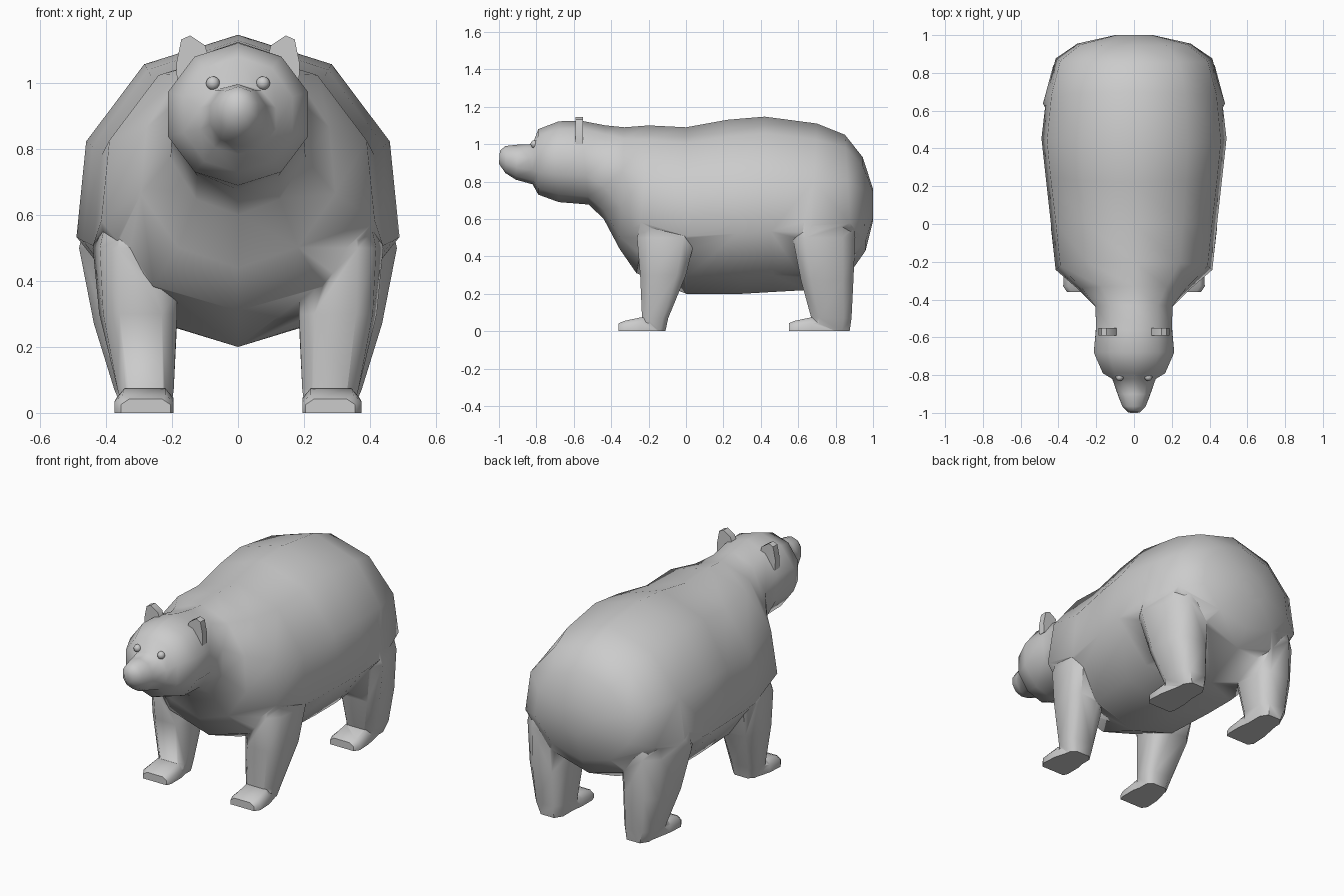
import bpy, bmesh, math
from mathutils import Vector

if "Cube" in bpy.data.objects:
    bpy.data.objects.remove(bpy.data.objects["Cube"])


def loft(bm, rings):
    """Skin a list of point rings and cap both ends."""
    vs = [[bm.verts.new(p) for p in r] for r in rings]
    n = len(rings[0])
    faces = []
    for a, b in zip(vs, vs[1:]):
        for i in range(n):
            j = (i + 1) % n
            faces.append(bm.faces.new((a[i], a[j], b[j], b[i])))
    faces.append(bm.faces.new(vs[0][::-1]))
    faces.append(bm.faces.new(vs[-1]))
    bmesh.ops.recalc_face_normals(bm, faces=faces)


def select(ob):
    bpy.ops.object.select_all(action='DESELECT')
    ob.select_set(True)
    bpy.context.view_layer.objects.active = ob


def finish(name, bm, mirror=False, angle=50):
    me = bpy.data.meshes.new(name)
    bm.to_mesh(me)
    bm.free()
    ob = bpy.data.objects.new(name, me)
    bpy.context.collection.objects.link(ob)
    select(ob)
    bpy.ops.object.shade_smooth_by_angle(angle=math.radians(angle))
    if mirror:
        ob.modifiers.new("mirror", 'MIRROR')
    return ob


def body_ring(yt, zt, yb, zb, hw, n=10):
    """Ten-sided section, point up, a little wider below the middle."""
    pts = []
    for i in range(n):
        a = math.pi / 2 + 2 * math.pi * i / n
        t = (math.sin(a) + 1) / 2
        x = hw * math.cos(a) / math.cos(math.pi / n)
        if t > .5 and yt > -.4:
            x *= .94
        pts.append((x, yb + (yt - yb) * t, zb + (zt - zb) * t))
    return pts


def leg_ring(z, x0, x1, y0, y1, taper=0):
    """Horizontal chamfered rectangle; taper slants its outer side."""
    shape = [(1, .6), (.6, 1), (-.6, 1), (-1, .6),
             (-1, -.6), (-.6, -1), (.6, -1), (1, -.6)]
    return [((x0 + x1) / 2 + u * (x1 - x0) / 2 + (taper * v if u > 0 else 0),
             (y0 + y1) / 2 + v * (y1 - y0) / 2, z) for u, v in shape]


def foot_ring(y, x0, x1, h):
    """Upright section of the paw, with bevelled upper corners."""
    c = .025
    return [(x0, y, 0), (x1, y, 0), (x1, y, h * .6),
            (x1 - c, y, h), (x0 + c, y, h), (x0, y, h * .6)]


def leg(name, rings, toe, heel):
    bm = bmesh.new()
    loft(bm, [leg_ring(*r) for r in rings])
    paw = finish(name + "_paw", foot(toe, heel), mirror=True)
    return [finish(name, bm, mirror=True), paw]


def foot(toe, heel):
    bm = bmesh.new()
    loft(bm, [foot_ring(toe, .205, .355, .042),
              foot_ring(toe + .03, .195, .375, .055),
              foot_ring(toe + .12, .195, .37, .074),
              foot_ring(heel, .215, .345, .06)])
    return bm


# Snout, head, neck and trunk: top y, top z, bottom y, bottom z, half width
bm = bmesh.new()
loft(bm, [body_ring(*s) for s in [
    (-.995, .965, -1.0, .895, .03),
    (-.965, .99, -.965, .845, .062),
    (-.90, .997, -.91, .81, .085),
    (-.82, 1.0, -.82, .785, .115),
    (-.79, 1.08, -.79, .73, .165),
    (-.68, 1.122, -.68, .69, .213),
    (-.56, 1.125, -.52, .677, .20),
    (-.43, 1.10, -.44, .60, .205),
    (-.33, 1.09, -.355, .44, .295),
    (-.20, 1.10, -.265, .31, .415),
    (0, 1.09, 0, .20, .44),
    (.22, 1.13, .30, .20, .47),
    (.42, 1.147, .47, .21, .49),
    (.70, 1.11, .65, .22, .465),
    (.85, 1.05, .89, .33, .415),
    (.945, .93, .96, .43, .30),
    (1.0, .76, 1.0, .59, .10)]])
body = finish("body", bm, angle=75)

# Legs with paws: z, inner x, outer x, front y, back y, outer slant
limbs = leg("front_leg", [
    (0, .205, .345, -.25, -.11),
    (.07, .195, .365, -.235, -.095),
    (.30, .185, .415, -.245, .0, .01),
    (.50, .185, .43, -.262, .05, .018),
    (.78, .19, .37, -.18, .06, .018)], -.36, -.15)
limbs += leg("back_leg", [
    (0, .205, .345, .66, .875),
    (.07, .195, .375, .67, .885),
    (.27, .185, .425, .615, .895, -.02),
    (.50, .17, .455, .57, .905, -.045),
    (.80, .19, .40, .56, .86, -.03)], .55, .80)

# Fuse the limbs with the trunk into one skin
for limb in limbs:
    select(limb)
    bpy.ops.object.modifier_apply(modifier="mirror")
    union = body.modifiers.new("union", 'BOOLEAN')
    union.operation = 'UNION'
    union.solver = 'EXACT'
    union.object = limb
    select(body)
    bpy.ops.object.modifier_apply(modifier="union")
    bpy.data.objects.remove(limb)

# Ears: upright plates, narrowing to a thin tip
bm = bmesh.new()
outline = [(.185, 1.0), (.187, 1.06), (.172, 1.133), (.145, 1.145),
           (.10, 1.115), (.08, 1.05)]
loft(bm, [[(x, y, z) for x, z in outline] for y in (-.59, -.55)])
finish("ear", bm, mirror=True)

# Eyes
bm = bmesh.new()
bmesh.ops.create_uvsphere(bm, u_segments=12, v_segments=8, radius=.021)
bmesh.ops.translate(bm, verts=bm.verts, vec=Vector((.076, -.81, 1.0)))
finish("eye", bm, mirror=True)
